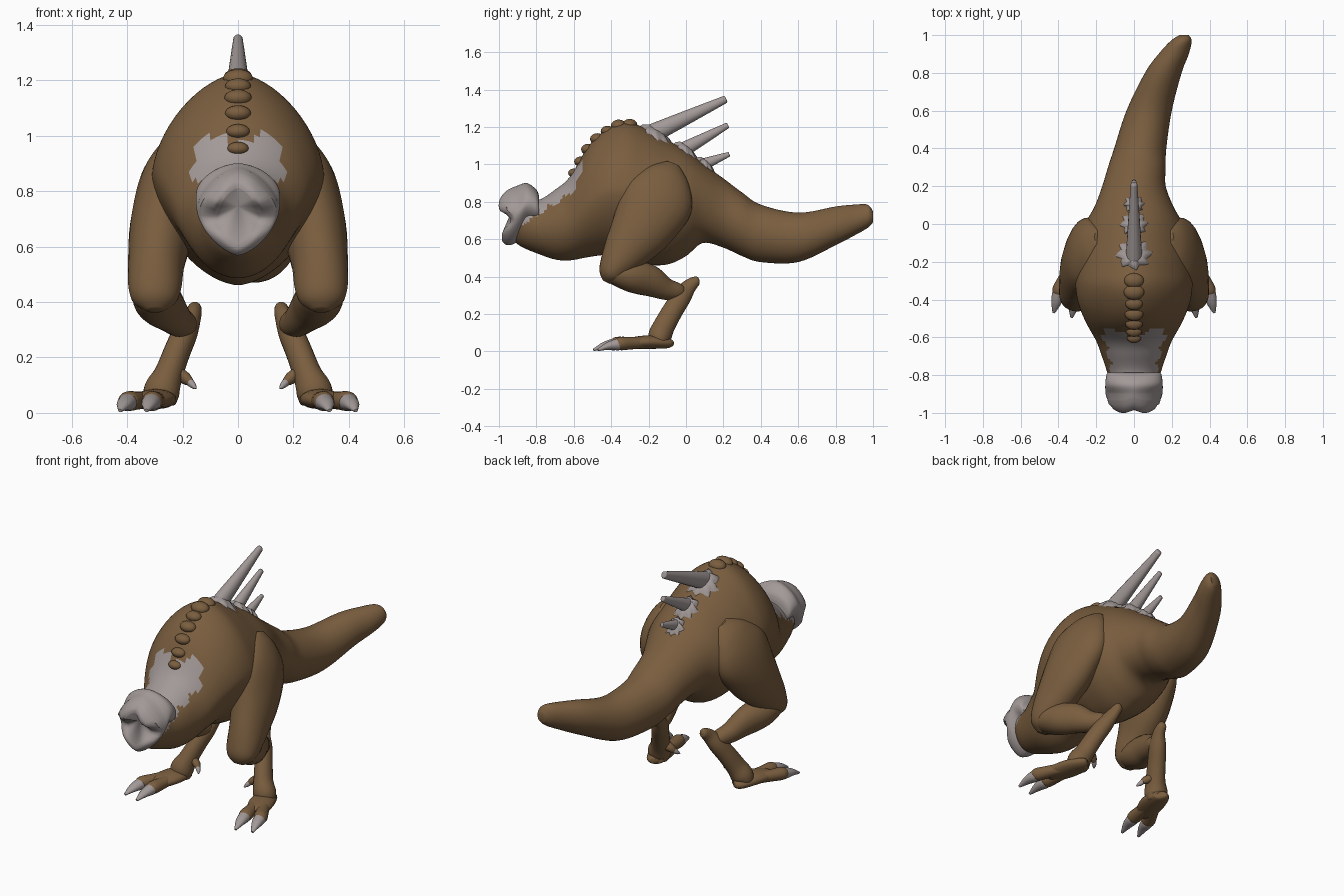
import bpy, bmesh, math
from mathutils import Vector
from mathutils.bvhtree import BVHTree

if "Cube" in bpy.data.objects:
    bpy.data.objects.remove(bpy.data.objects["Cube"])


def material(name, col):
    m = bpy.data.materials.new(name)
    m.diffuse_color = (*col, 1)
    m.use_nodes = True
    m.node_tree.nodes["Principled BSDF"].inputs["Base Color"].default_value = m.diffuse_color
    return m


HIDE = material("brown hide", (0.195, 0.112, 0.05))
HORN = material("grey horn", (0.36, 0.32, 0.31))


def finish(bm, name, mats, mirror=False, angle=50):
    bmesh.ops.recalc_face_normals(bm, faces=bm.faces[:])
    me = bpy.data.meshes.new(name)
    bm.to_mesh(me)
    bm.free()
    ob = bpy.data.objects.new(name, me)
    bpy.context.collection.objects.link(ob)
    for m in mats:
        me.materials.append(m)
    if mirror:
        mod = ob.modifiers.new("mirror", 'MIRROR')
        mod.use_mirror_merge = False
    bpy.ops.object.select_all(action='DESELECT')
    ob.select_set(True)
    bpy.context.view_layer.objects.active = ob
    bpy.ops.object.shade_smooth_by_angle(angle=math.radians(angle))
    return ob


def smooth_rows(rows, steps):
    """Catmull-Rom interpolation of rows of numbers."""
    out = []
    for i in range(len(rows) - 1):
        a, b, c, d = rows[max(i - 1, 0)], rows[i], rows[i + 1], rows[min(i + 2, len(rows) - 1)]
        for k in range(steps):
            t = k / steps
            out.append([0.5 * (2 * q + (r - p) * t + (2 * p - 5 * q + 4 * r - s) * t * t
                               + (3 * q - p - 3 * r + s) * t ** 3) for p, q, r, s in zip(a, b, c, d)])
    return out + [list(rows[-1])]


def loft(rows, steps=5, seg=24, upright=False):
    """Rows: x, y, z, side radius, other radius, squareness exponent (optional)."""
    rows = smooth_rows(rows, steps)
    pts = [Vector(r[:3]) for r in rows]
    bm = bmesh.new()
    rings = []
    for i, r in enumerate(rows):
        t = Vector((0, 1, 0)) if upright else (pts[min(i + 1, len(pts) - 1)] - pts[max(i - 1, 0)]).normalized()
        side = Vector((1, 0, 0))
        side = (side - t * side.dot(t)).normalized()
        up = side.cross(t)
        p = 2 / r[5] if len(r) > 5 else 1
        ring = []
        for k in range(seg):
            a = math.tau * k / seg
            c, s = math.cos(a), math.sin(a)
            ring.append(bm.verts.new(pts[i] + side * (math.copysign(abs(c) ** p, c) * max(r[3], .003))
                                     + up * (math.copysign(abs(s) ** p, s) * max(r[4], .003))))
        rings.append(ring)
    for r0, r1 in zip(rings, rings[1:]):
        for k in range(seg):
            j = (k + 1) % seg
            bm.faces.new((r0[k], r0[j], r1[j], r1[k]))
    ends = []
    for ring in (rings[0], rings[-1]):
        mid = bm.verts.new(sum((v.co for v in ring), Vector()) / seg)
        ends.append(mid)
        for k in range(seg):
            bm.faces.new((ring[k], ring[(k + 1) % seg], mid))
    return bm, ends, rings


def part(name, rows, mat, mirror=True, **kw):
    return finish(loft(rows, **kw)[0], name, [mat], mirror)


def profile(x, y, top, bottom, hw, n=2):
    return (x, y, (top + bottom) / 2, hw, (top - bottom) / 2, n)


# Body, head and curved tail in one loft
body_rows = [profile(*r) for r in (
    (0, -.93, .80, .60, .06), (0, -.88, .82, .56, .11), (0, -.79, .81, .522, .14),
    (0, -.70, .865, .492, .17), (0, -.62, .935, .487, .20, 1.9), (0, -.52, 1.10, .505, .255, 1.75),
    (0, -.42, 1.19, .515, .295, 1.65), (0, -.32, 1.225, .49, .31, 1.65), (0, -.22, 1.195, .465, .305, 1.65),
    (0, -.10, 1.13, .465, .29, 1.7), (0, .0, 1.075, .51, .26, 1.8), (0, .09, 1.005, .58, .21),
    (0, .2, .925, .555, .168), (.015, .3, .85, .51, .153), (.033, .4, .785, .478, .138),
    (.08, .6, .742, .478, .12), (.155, .8, .775, .568, .097), (.21, .9, .785, .62, .08),
    (.25, .97, .785, .66, .055), (.265, 1.0, .75, .69, .025))]
bm = loft(body_rows, steps=6, seg=64, upright=True)[0]
# Grey armour patch over the snout, with a ragged border
for f in bm.faces:
    c = f.calc_center_median()
    rag = .012 * math.sin(c.y * 75) + .008 * math.sin(c.y * 160)
    low = .73 + (c.y + .8) * .62 + max(0, c.y + .61) * 1.3
    back = -.605 + .05 * min(1, abs(c.x) / .1) + .008 * math.sin(c.x * 90)
    if c.y < back and c.z > low + rag:
        f.material_index = 1
bm.normal_update()
tree = BVHTree.FromBMesh(bm)
body = finish(bm, "body", [HIDE, HORN])


def on_body(x, y):
    return tree.ray_cast(Vector((x, y, 3)), Vector((0, 0, -1)))[0]


# Beak: hooked cap with a star-shaped hollow in front
beak_rows = [profile(*r) for r in (
    (0, -.785, .83, .69, .135), (0, -.80, .865, .685, .146), (0, -.85, .90, .675, .152, 1.8),
    (0, -.90, .887, .59, .15, 1.6), (0, -.95, .865, .568, .138, 1.55),
    (0, -.98, .835, .585, .105, 1.55), (0, -.985, .81, .61, .075, 1.5))]
bm, ends, rings = loft(beak_rows, steps=5, seg=40, upright=True)
ends[1].co = (0, -.935, .745)
for ring in rings:
    for v in ring:
        v.co.y += .05 * math.exp(-((v.co.z - .70) / .04) ** 2) * max(0, (-.9 - v.co.y) / .09)
        if v.co.y < -.9 and v.co.z > .75:   # two front lobes
            v.co.y -= .018 * min(1, abs(v.co.x) / .05)
finish(bm, "beak", [HORN], angle=60)

# Knobbly ridge along the neck
for i, (y, r) in enumerate(((-.60, .03), (-.565, .033), (-.525, .036), (-.475, .038),
                            (-.42, .036), (-.36, .042), (-.30, .04))):
    bm = bmesh.new()
    bmesh.ops.create_icosphere(bm, subdivisions=3, radius=r)
    p = on_body(0, y)
    for v in bm.verts:
        v.co = Vector((v.co.x * 1.3, v.co.y, v.co.z * .8)) + p - Vector((0, 0, .012))
    finish(bm, "neck_knob_%d" % i, [HIDE])

# Three back spikes, each with a ragged flange lying on the back
for i, (by, ty, tz, r, w) in enumerate(((-.17, .215, 1.35, .048, .105), (-.01, .225, 1.21, .037, .08),
                                        (.095, .232, 1.055, .03, .06))):
    base = on_body(0, by)
    tip = Vector((0, ty, tz))
    rows = [(*base.lerp(tip, t), r * k * .85, r * k) for t, k in
            ((-.1, 1.1), (.1, 1), (.5, .75), (.92, .47), (.99, .4), (1.0, .2))]
    part("back_spike_%d" % i, rows, HORN, mirror=False, steps=3, seg=16)
    bm = bmesh.new()
    n = 24
    rings = []
    for scale, lift in ((1, -.004), (.85, .012), (.45, .03)):
        ring = []
        for k in range(n):
            a = math.tau * (k + .5) / n
            jag = (1, .72, .85)[k % 3] if scale > .5 else 1
            x, y = w * scale * jag * math.cos(a), by + .01 + w * .85 * scale * jag * math.sin(a)
            ring.append(bm.verts.new(on_body(x, y) + Vector((0, 0, lift))))
        rings.append(ring)
    for r0, r1 in zip(rings, rings[1:]):
        for k in range(n):
            j = (k + 1) % n
            bm.faces.new((r0[k], r0[j], r1[j], r1[k]))
    bm.faces.new(rings[-1])
    finish(bm, "spike_flange_%d" % i, [HORN])

# Legs, mirrored across x
part("thigh", [(.19, -.07, 1.0, .02, .04), (.22, -.10, .93, .07, .13), (.25, -.15, .82, .105, .195),
               (.275, -.23, .67, .115, .17), (.295, -.32, .54, .102, .125), (.30, -.38, .45, .095, .088),
               (.30, -.41, .40, .075, .06), (.30, -.425, .37, .03, .02)], HIDE)
part("shin", [(.305, -.44, .43, .03, .03), (.30, -.39, .42, .075, .06), (.29, -.30, .405, .085, .085),
              (.26, -.20, .38, .07, .085), (.22, -.11, .335, .055, .06), (.19, -.04, .32, .045, .045),
              (.17, .0, .32, .02, .02)], HIDE)
part("lower_leg", [(.152, .068, .385, .012, .012), (.155, .055, .378, .024, .026), (.165, .015, .345, .032, .04),
                   (.19, -.025, .29, .045, .052), (.22, -.07, .22, .048, .055), (.25, -.115, .14, .052, .058),
                   (.275, -.14, .08, .065, .062), (.28, -.14, .035, .055, .045), (.28, -.14, .02, .03, .03)], HIDE)
part("foot", [(.265, -.08, .045, .02, .015), (.275, -.10, .045, .05, .028), (.295, -.19, .05, .07, .036),
              (.325, -.28, .045, .06, .032), (.335, -.32, .04, .03, .02)], HIDE)
for name, a, b, c in (("inner", (.285, -.20, .048), (.31, -.37, .042), (.33, -.495, .008)),
                      ("outer", (.32, -.20, .048), (.395, -.35, .042), (.425, -.47, .008))):
    a, b, c = Vector(a), Vector(b), Vector(c)
    part(name + "_toe", [(*a, .03, .03), (*a.lerp(b, .6), .036, .033), (*b, .038, .036),
                         (*b.lerp(c, .15), .028, .026)], HIDE, steps=4, seg=16)
    m = b.lerp(c, .55) + Vector((0, 0, .006))
    part(name + "_claw", [(*b, .028, .028), (*b.lerp(c, .12), .034, .032), (*m, .027, .021),
                          (*c, .007, .006)], HORN, steps=4, seg=16)
# Small dew claw inside the foot
part("dew_toe", [(.225, -.11, .15, .02, .03), (.19, -.125, .125, .022, .024), (.172, -.135, .11, .014, .016)],
     HIDE, steps=3, seg=12)
part("dew_claw", [(.18, -.13, .118, .014, .016), (.163, -.145, .10, .012, .013), (.152, -.16, .088, .003, .003)],
     HORN, steps=3, seg=12)
